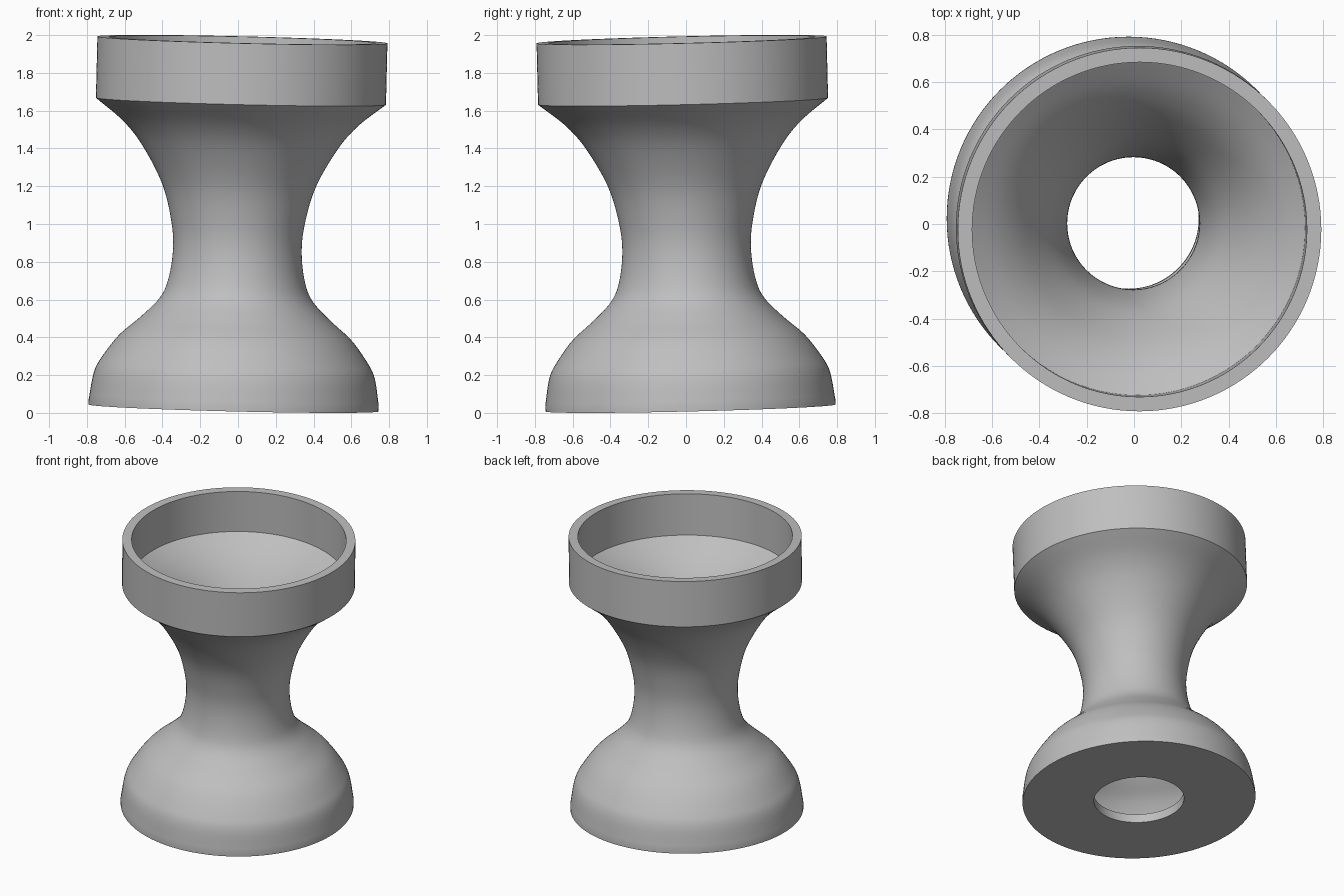
import bpy, bmesh, math
from mathutils import Vector

cube = bpy.data.objects.get("Cube")
if cube:
    bpy.data.objects.remove(cube, do_unlink=True)

RADIUS, HEIGHT, WALL, HOLE, TILT = 0.768, 1.95, 0.061, 0.297, 0.024
SEGMENTS = 128

# Single grey material
grey = bpy.data.materials.new("plain grey")
grey.use_nodes = True
color = (0.52, 0.52, 0.52, 1)
grey.diffuse_color = color
grey.node_tree.nodes["Principled BSDF"].inputs["Base Color"].default_value = color


def smooth_path(points, steps=6):
    """Catmull-Rom curve through the points, ends included."""
    pts = [Vector(p) for p in points]
    pts = [2 * pts[0] - pts[1]] + pts + [2 * pts[-1] - pts[-2]]
    path = []
    for a, b, c, d in zip(pts, pts[1:], pts[2:], pts[3:]):
        for i in range(steps):
            t = i / steps
            path.append(0.5 * (2 * b + (c - a) * t + (2 * a - 5 * b + 4 * c - d) * t ** 2
                               + (3 * b - a - 3 * c + d) * t ** 3))
    return path + [pts[-2]]


# Outer profile (radius, height): flat foot, bulging base, waist, funnel, collar
flank = smooth_path([
    (RADIUS, 0.03), (0.743, 0.175), (0.7, 0.26), (0.614, 0.374), (0.5, 0.475),
    (0.405, 0.574), (0.362, 0.674), (0.341, 0.824), (0.352, 0.974),
    (0.405, 1.174), (0.513, 1.374), (0.62, 1.505), (RADIUS, 1.625)])
profile = [Vector((HOLE, 0)), Vector((RADIUS, 0))] + flank + [Vector((RADIUS, HEIGHT))]

# Revolve the profile into a shell
bm = bmesh.new()
verts = [bm.verts.new((p.x, 0, p.y)) for p in profile]
edges = [bm.edges.new(pair) for pair in zip(verts, verts[1:])]
bmesh.ops.spin(bm, geom=verts + edges, cent=(0, 0, 0), axis=(0, 0, 1),
               angle=math.tau, steps=SEGMENTS, use_merge=True)
bmesh.ops.remove_doubles(bm, verts=bm.verts, dist=0.0001)
bmesh.ops.recalc_face_normals(bm, faces=bm.faces)
# Make sure the shell faces outwards (foot points down)
foot = min(bm.faces, key=lambda f: f.calc_center_median().z)
if foot.normal.z > 0:
    bmesh.ops.reverse_faces(bm, faces=bm.faces)
mesh = bpy.data.meshes.new("hollow_stand")
bm.to_mesh(mesh)
bm.free()
mesh.materials.append(grey)

stand = bpy.data.objects.new("hollow_stand", mesh)
bpy.context.collection.objects.link(stand)

# Even wall thickness, grown inwards
solid = stand.modifiers.new("wall", 'SOLIDIFY')
solid.thickness = WALL
solid.offset = -1
solid.use_even_offset = True

# Slight lean of the whole body
stand.rotation_euler = (TILT, TILT, 0)
shift = HEIGHT * TILT / 2
stand.location = (-shift, shift, RADIUS * TILT * math.sqrt(2))

bpy.context.view_layer.objects.active = stand
stand.select_set(True)
bpy.ops.object.modifier_apply(modifier="wall")
bpy.ops.object.shade_smooth_by_angle(angle=math.radians(30))
